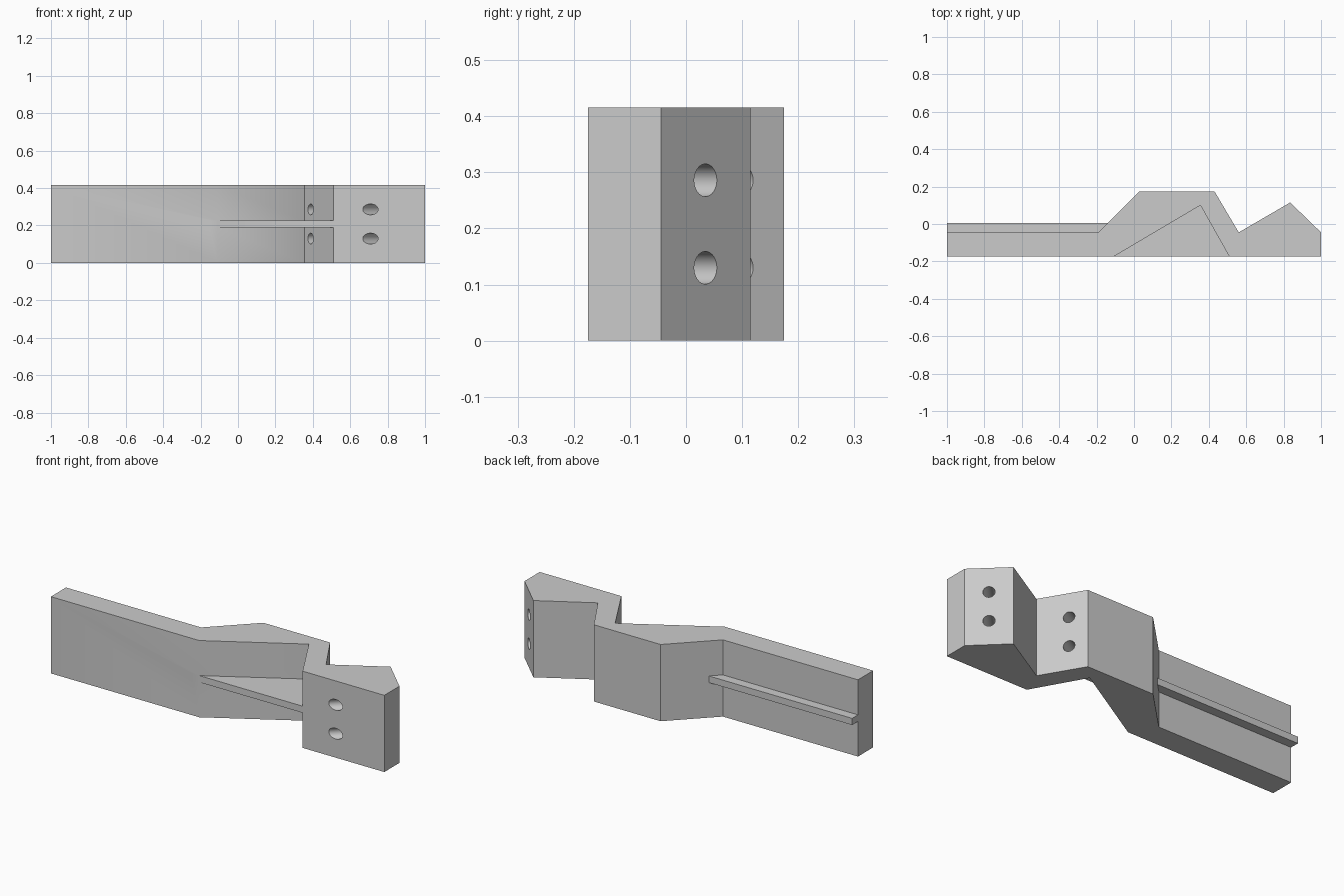
import bpy, bmesh, math
from mathutils import Vector

cube = bpy.data.objects.get("Cube")
if cube:
    bpy.data.objects.remove(cube, do_unlink=True)

HEIGHT = 0.416
MID = HEIGHT / 2
HOLE_R = 0.029

grey = bpy.data.materials.new("plain grey")
grey.use_nodes = True
grey.diffuse_color = (0.6, 0.6, 0.6, 1)
grey.node_tree.nodes["Principled BSDF"].inputs["Base Color"].default_value = (0.6, 0.6, 0.6, 1)


def prism(name, outline, z0, z1):
    """Extrude a plan outline from z0 up to z1."""
    bm = bmesh.new()
    base = bm.faces.new([bm.verts.new((x, y, z0)) for x, y in outline])
    top = bmesh.ops.extrude_face_region(bm, geom=[base])["geom"]
    verts = [v for v in top if isinstance(v, bmesh.types.BMVert)]
    bmesh.ops.translate(bm, verts=verts, vec=(0, 0, z1 - z0))
    bmesh.ops.recalc_face_normals(bm, faces=bm.faces)
    mesh = bpy.data.meshes.new(name)
    bm.to_mesh(mesh)
    bm.free()
    mesh.materials.append(grey)
    obj = bpy.data.objects.new(name, mesh)
    bpy.context.collection.objects.link(obj)
    return obj


def combine(target, tool, operation):
    """Apply a boolean and drop the helper."""
    mod = target.modifiers.new(operation, "BOOLEAN")
    mod.object, mod.operation, mod.solver = tool, operation, "EXACT"
    bpy.context.view_layer.objects.active = target
    bpy.ops.object.modifier_apply(modifier=mod.name)
    bpy.data.objects.remove(tool, do_unlink=True)


def drill(target, start, end, z):
    """Bore a level hole along the plan line start-end."""
    a, b = Vector((*start, z)), Vector((*end, z))
    axis = b - a
    bpy.ops.mesh.primitive_cylinder_add(
        vertices=48, radius=HOLE_R, depth=axis.length + 0.1, location=(a + b) / 2,
        rotation=axis.to_track_quat("Z", "Y").to_euler())
    cutter = bpy.context.object
    cutter.name = "hole_cutter"
    cutter.hide_render = True
    cutter.data.materials.append(grey)
    combine(target, cutter, "DIFFERENCE")


# Bent bar body
bracket = prism("bent_bracket", [
    (-1, -0.175), (-0.11, -0.175), (0.355, 0.1), (0.51, -0.175),
    (1, -0.175), (1, -0.045), (0.835, 0.115), (0.56, -0.045),
    (0.43, 0.175), (0.03, 0.175), (-0.19, -0.045), (-1, -0.045)], 0, HEIGHT)

# Thin web across the front notch, and rib along the back of the arm
web = prism("notch_web", [(-0.15, -0.175), (0.53, -0.175), (0.36, 0.13)],
            MID - 0.018, MID + 0.018)
combine(bracket, web, "UNION")
rib = prism("back_rib", [(-1, -0.1), (-0.1, -0.1), (-0.1, 0.005), (-1, 0.005)],
            MID - 0.018, MID + 0.018)
combine(bracket, rib, "UNION")

# Two pairs of bolt holes
for z in (MID - 0.078, MID + 0.078):
    drill(bracket, (0.708, -0.175), (0.918, 0.035), z)
    drill(bracket, (0.39, 0.042), (0.478, 0.095), z)

bpy.ops.object.select_all(action="DESELECT")
bracket.select_set(True)
bpy.context.view_layer.objects.active = bracket
bpy.ops.object.shade_smooth_by_angle(angle=math.radians(35))
